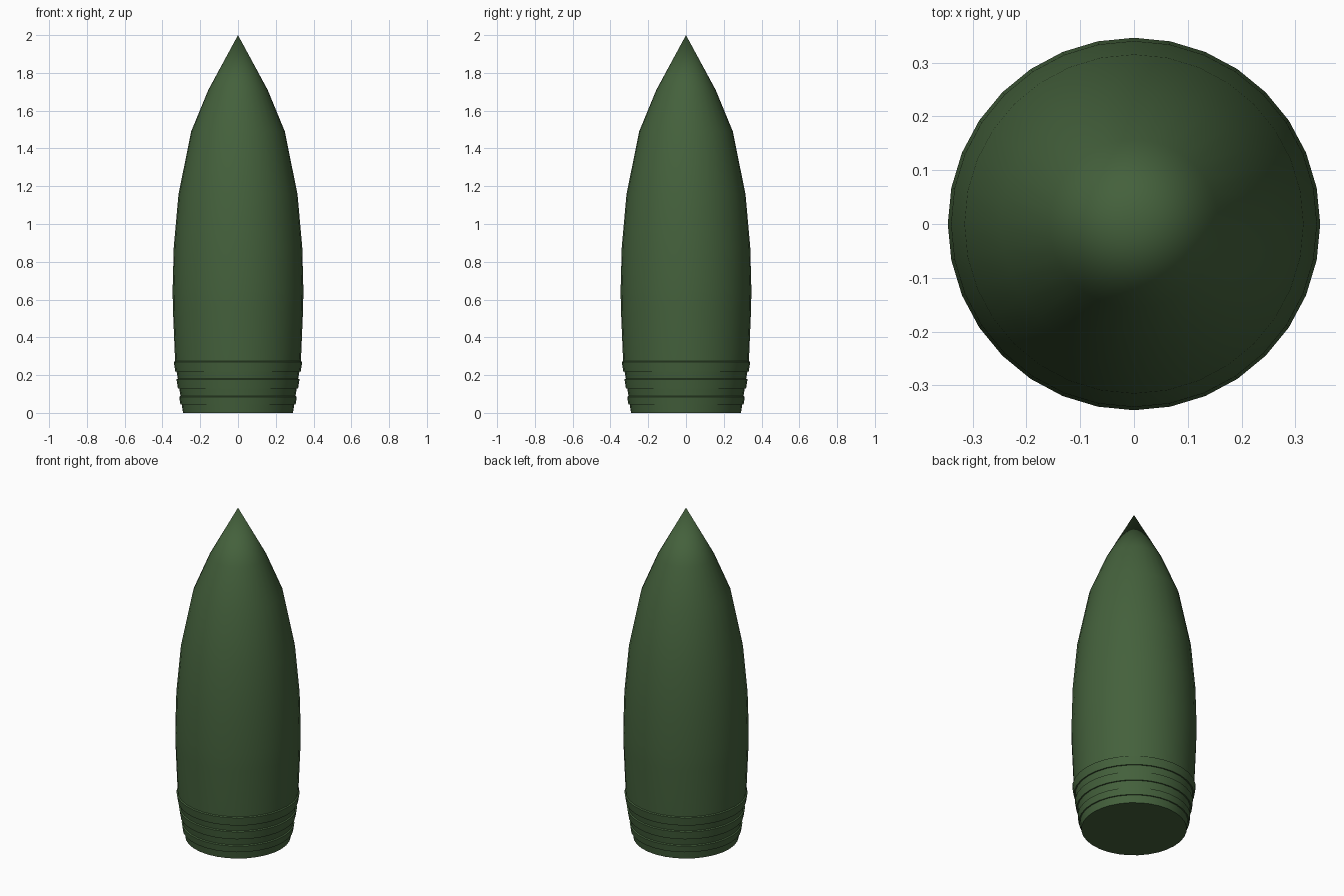
import bpy, bmesh, math

if "Cube" in bpy.data.objects:
    bpy.data.objects.remove(bpy.data.objects["Cube"])

SIDES = 32

green = bpy.data.materials.new("dark green")
green.diffuse_color = (0.058, 0.119, 0.045, 1)
green.use_nodes = True
green.node_tree.nodes["Principled BSDF"].inputs["Base Color"].default_value = green.diffuse_color


def lathe(name, profile):
    """Revolve (radius, z) points listed from bottom to top; radius 0 makes a tip."""
    bm = bmesh.new()
    rings = []
    for r, z in profile:
        if r == 0:
            rings.append([bm.verts.new((0, 0, z))] * SIDES)
        else:
            rings.append([bm.verts.new((r * math.cos(2 * math.pi * i / SIDES),
                                        r * math.sin(2 * math.pi * i / SIDES), z))
                          for i in range(SIDES)])
    for low, high in zip(rings, rings[1:]):
        for i in range(SIDES):
            j = (i + 1) % SIDES
            corners = [low[i], low[j], high[j], high[i]]
            bm.faces.new(list(dict.fromkeys(corners)))
    bm.faces.new(rings[0][::-1])
    bmesh.ops.recalc_face_normals(bm, faces=bm.faces)
    mesh = bpy.data.meshes.new(name)
    bm.to_mesh(mesh)
    bm.free()
    mesh.materials.append(green)
    obj = bpy.data.objects.new(name, mesh)
    bpy.context.collection.objects.link(obj)
    bpy.ops.object.select_all(action='DESELECT')
    obj.select_set(True)
    bpy.context.view_layer.objects.active = obj
    bpy.ops.object.shade_smooth_by_angle(angle=math.radians(30))
    return obj


def base_radius(z):
    return 0.291 + (0.333 - 0.291) * z / 0.27


# Tapered base with three raised bands
profile = [(base_radius(0), 0)]
for bottom, top in ((0.045, 0.085), (0.13, 0.178), (0.22, 0.27)):
    for z, step in ((bottom, 0), (bottom, 0.007), (top, 0.007), (top, 0)):
        profile.append((base_radius(z) + step, z + (0.004 if step == 0 and z == top else 0)))

# Barrel and pointed nose
profile += [(0.345, 0.56), (0.346, 0.66), (0.34, 0.88), (0.315, 1.157),
            (0.248, 1.49), (0.157, 1.71), (0, 2)]
lathe("shell_body", profile)
